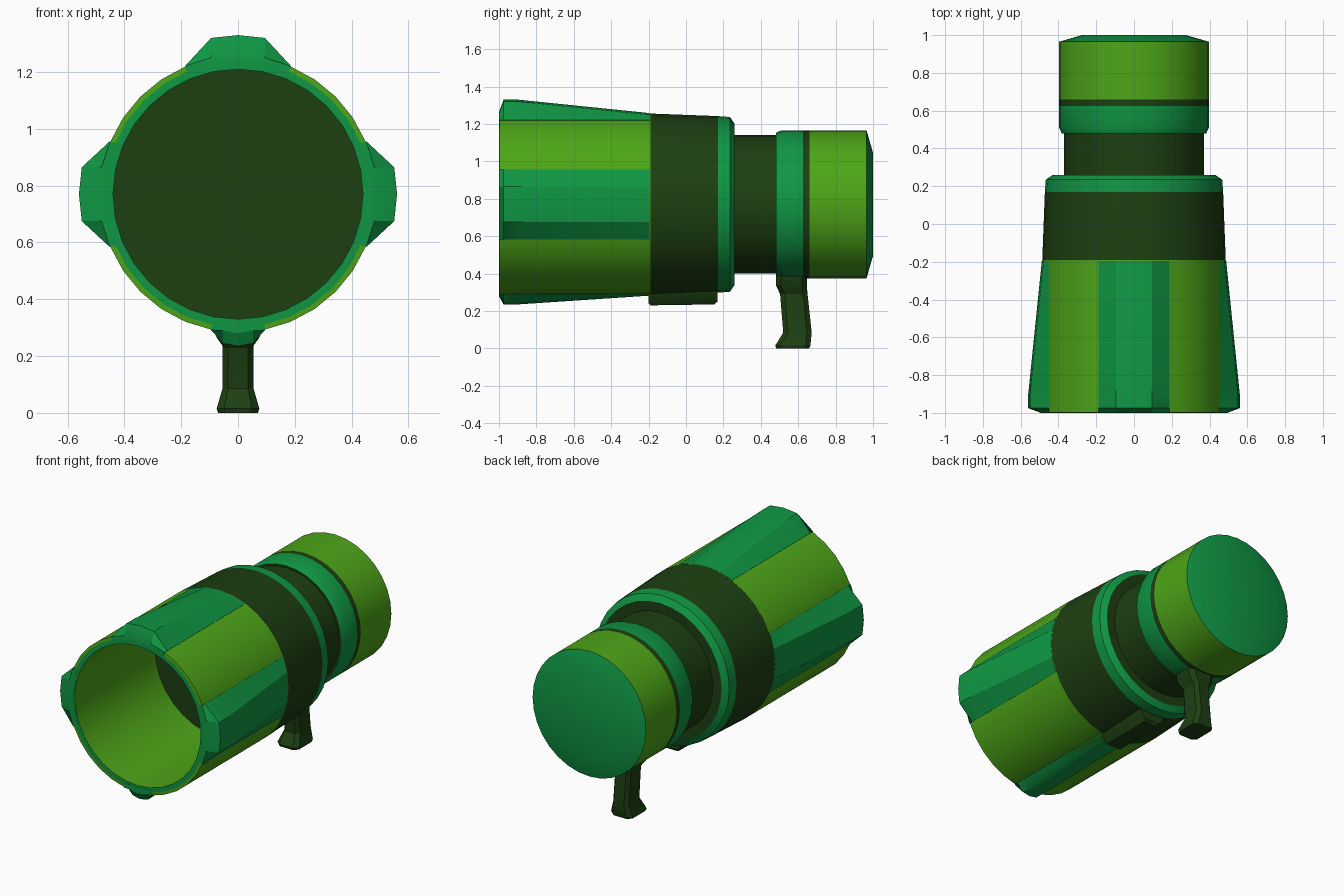
import bpy, bmesh, math

if "Cube" in bpy.data.objects:
    bpy.data.objects.remove(bpy.data.objects["Cube"])

CZ = 0.77      # height of the barrel axis
SEG = 32


def material(name, rgb):
    m = bpy.data.materials.new(name)
    m.diffuse_color = (*rgb, 1)
    m.use_nodes = True
    m.node_tree.nodes["Principled BSDF"].inputs["Base Color"].default_value = m.diffuse_color
    return m


LIGHT = material("light_green", (0.075, 0.38, 0.009))
GREEN = material("green", (0.005, 0.31, 0.058))
DARK = material("dark_green", (0.012, 0.05, 0.006))
MATS = [LIGHT, GREEN, DARK]
L, G, D = 0, 1, 2


def finish(name, bm):
    bmesh.ops.remove_doubles(bm, verts=bm.verts, dist=1e-5)
    bmesh.ops.recalc_face_normals(bm, faces=bm.faces)
    me = bpy.data.meshes.new(name)
    bm.to_mesh(me)
    bm.free()
    for m in MATS:
        me.materials.append(m)
    ob = bpy.data.objects.new(name, me)
    bpy.context.collection.objects.link(ob)
    bpy.ops.object.select_all(action='DESELECT')
    ob.select_set(True)
    bpy.context.view_layer.objects.active = ob
    bpy.ops.object.shade_smooth_by_angle(angle=math.radians(25))
    return ob


def lathe(name, profile, colours):
    """Revolve (y, r) points round the barrel axis, closing both ends on it."""
    bm = bmesh.new()
    rings = []
    for y, r in profile:
        if r == 0:
            rings.append([bm.verts.new((0, y, CZ))] * SEG)
        else:
            rings.append([bm.verts.new((r * math.sin(2 * math.pi * i / SEG), y,
                                        CZ + r * math.cos(2 * math.pi * i / SEG)))
                          for i in range(SEG)])
    for a, b, c in zip(rings, rings[1:], colours):
        for i in range(SEG):
            j = (i + 1) % SEG
            quad = list(dict.fromkeys((a[i], a[j], b[j], b[i])))
            bm.faces.new(quad).material_index = c
    return finish(name, bm)


def loft(name, sections, colour):
    """Skin a row of matching closed sections and cap the ends."""
    bm = bmesh.new()
    loops = [[bm.verts.new(p) for p in s] for s in sections]
    n = len(loops[0])
    for a, b in zip(loops, loops[1:]):
        for i in range(n):
            bm.faces.new((a[i], a[(i + 1) % n], b[(i + 1) % n], b[i]))
    bm.faces.new(loops[0])
    bm.faces.new(loops[-1])
    for f in bm.faces:
        f.material_index = colour
    return finish(name, bm)


# Hollow front barrel
lathe("front_barrel",
      [(-0.2, 0), (-0.2, 0.44), (-1, 0.44), (-1, 0.468), (-0.998, 0.486),
       (-0.19, 0.486), (-0.19, 0)],
      [D, L, G, L, L, D])

# Dark middle band with green collar
lathe("middle_band",
      [(-0.195, 0), (-0.2, 0.486), (0.17, 0.472), (0.235, 0.467), (0.26, 0.43), (0.26, 0)],
      [D, D, G, G, D])

# Neck
lathe("neck", [(0.25, 0), (0.25, 0.37), (0.5, 0.37), (0.5, 0)], [D, D, D])

# Eyepiece with dark stripe and bevelled end
lathe("eyepiece",
      [(0.48, 0), (0.48, 0.383), (0.51, 0.396), (0.625, 0.396), (0.66, 0.396),
       (0.965, 0.396), (1.0, 0.275), (1.0, 0)],
      [D, G, G, D, L, G, G])


# Flared ribs along the front barrel
def rib(name, turn, half, cx, height):
    ca, sa = math.cos(turn), math.sin(turn)
    s, c, ro, ri = math.sin(half), math.cos(half), 0.488, 0.455
    sections = []
    for y, h in ((-1.001, 0.49), (-0.975, height), (-0.9, height), (-0.195, 0.488)):
        drop = 0.01
        uv = [(-ro * s, ro * c), (-cx, h - drop), (0, h), (cx, h - drop), (ro * s, ro * c),
              (ri * s, ri * c), (0, ri), (-ri * s, ri * c)]
        sections.append([(u * ca + v * sa, y, CZ - u * sa + v * ca) for u, v in uv])
    loft(name, sections, G)


for nm, quarter in (("top", 0), ("right", 1), ("left", 3)):
    rib(nm + "_rib", quarter * math.pi / 2, math.radians(22.5), 0.095, 0.56)
rib("bottom_rib", math.pi, math.radians(11.25), 0.052, 0.535)


# Mounting block under the band
def block_section(y, low):
    return [(-0.095, y, 0.32), (-0.075, y, 0.265), (-0.05, y, low),
            (0.05, y, low), (0.075, y, 0.265), (0.095, y, 0.32)]


loft("mount_block", [block_section(y, z) for y, z in
                     ((-0.2, 0.24), (-0.19, 0.23), (0.15, 0.235), (0.168, 0.25))], D)


# Grip handle under the eyepiece
def handle_section(z, y0, y1, w):
    k, e = w * 0.65, 0.025
    return [(-k, y0, z), (k, y0, z), (w, y0 + e, z), (w, y1 - e, z),
            (k, y1, z), (-k, y1, z), (-w, y1 - e, z), (-w, y0 + e, z)]


loft("grip_handle", [handle_section(*s) for s in (
    (0.0, 0.482, 0.658, 0.070), (0.015, 0.477, 0.665, 0.075), (0.085, 0.52, 0.672, 0.055),
    (0.29, 0.503, 0.65, 0.055), (0.335, 0.482, 0.646, 0.085), (0.42, 0.482, 0.646, 0.10))], D)
